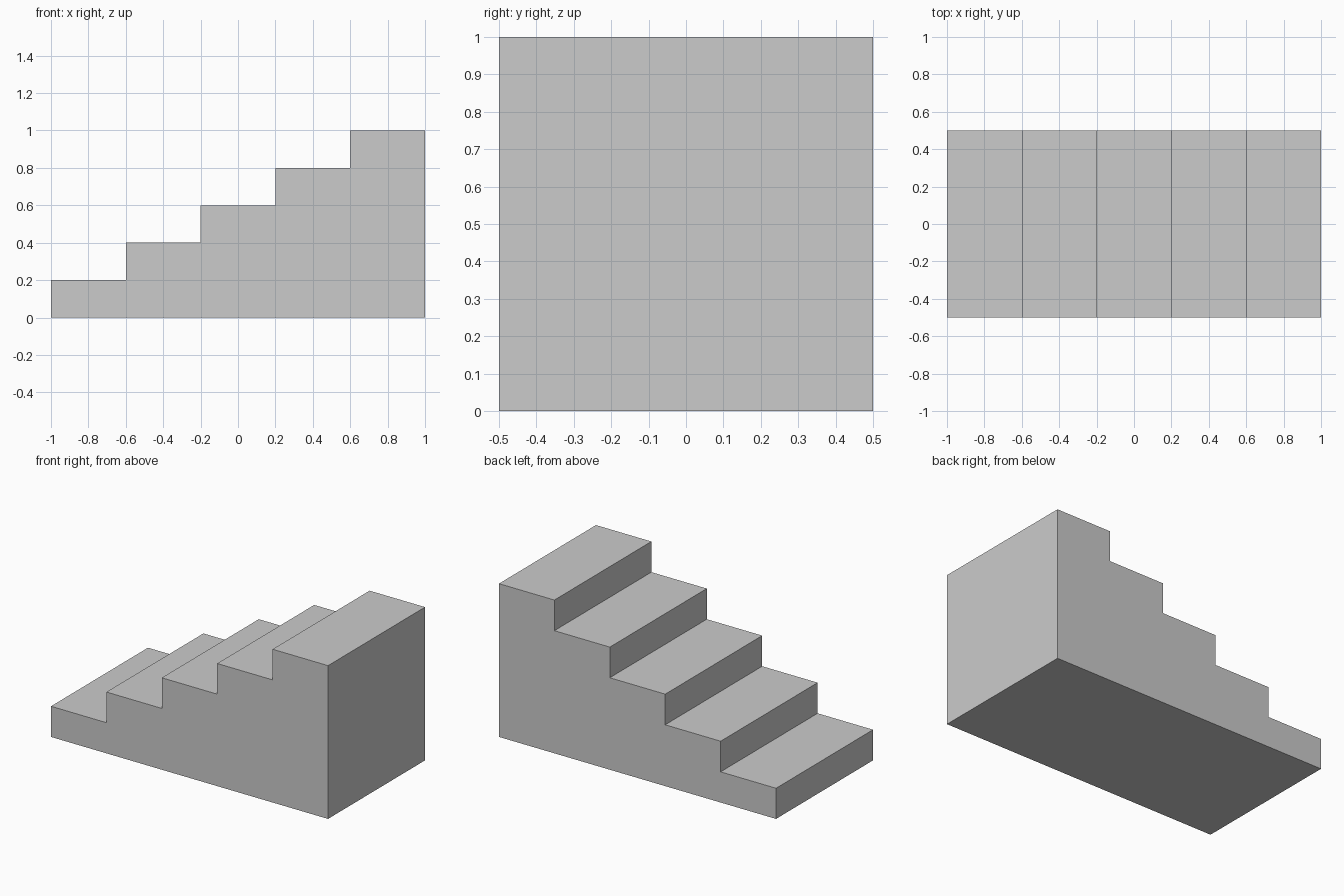
import bpy
import bmesh

if "Cube" in bpy.data.objects:
    bpy.data.objects.remove(bpy.data.objects["Cube"])

STEPS = 5
TREAD = 0.4
RISE = 0.2
DEPTH = 1.0

# Side profile: base corners, then the steps from top right down to the left
profile = [(-1.0, 0.0), (1.0, 0.0)]
for i in reversed(range(STEPS)):
    x = -1.0 + i * TREAD
    z = (i + 1) * RISE
    profile += [(x + TREAD, z), (x, z)]

# Staircase: profile face extruded from front to back
bm = bmesh.new()
face = bm.faces.new([bm.verts.new((x, -DEPTH / 2, z)) for x, z in profile])
result = bmesh.ops.extrude_face_region(bm, geom=[face], use_keep_orig=True)
moved = [v for v in result["geom"] if isinstance(v, bmesh.types.BMVert)]
bmesh.ops.translate(bm, verts=moved, vec=(0, DEPTH, 0))
bmesh.ops.recalc_face_normals(bm, faces=bm.faces)

mesh = bpy.data.meshes.new("staircase")
bm.to_mesh(mesh)
bm.free()
bpy.context.collection.objects.link(bpy.data.objects.new("staircase", mesh))
